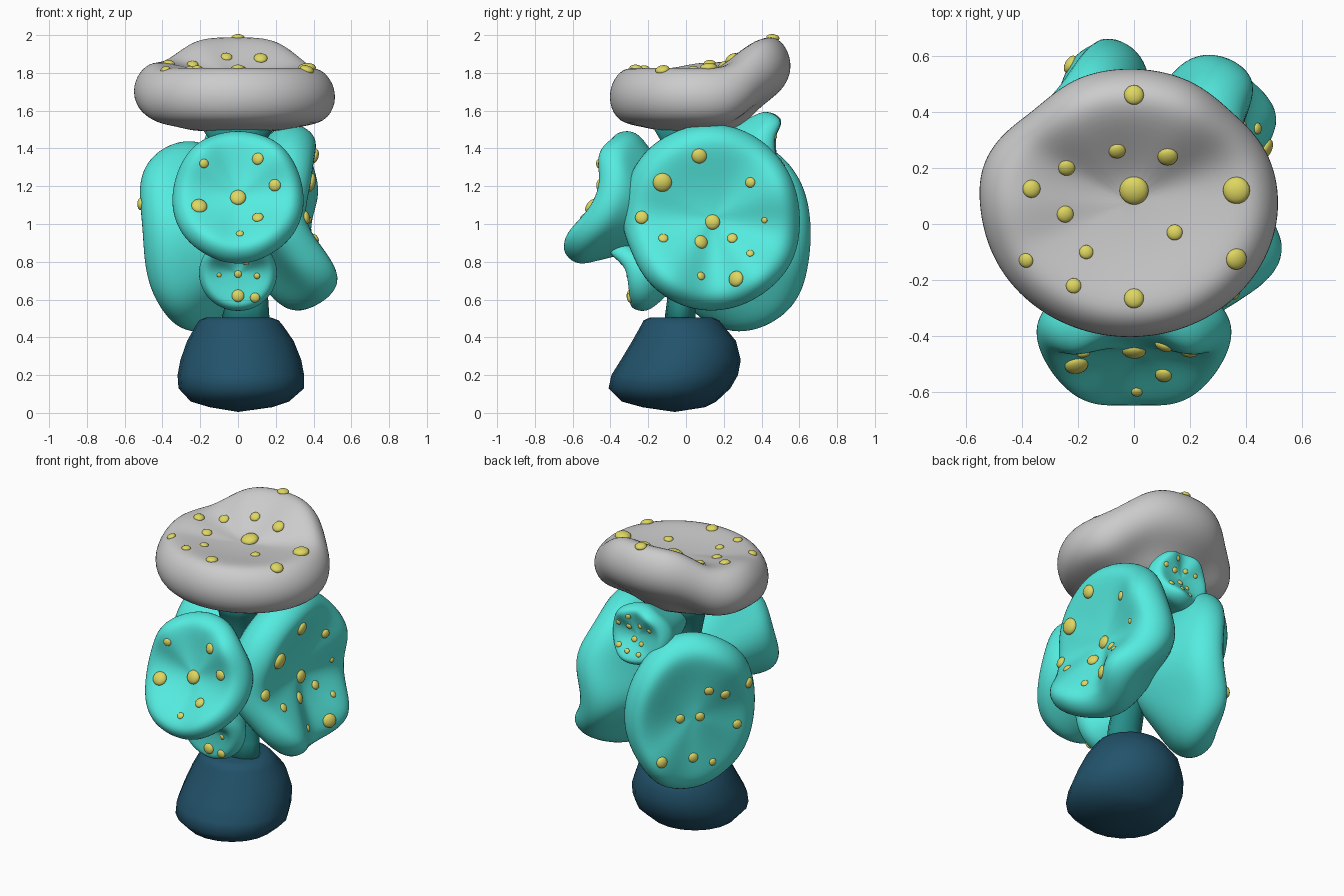
import bpy, bmesh, math
from math import sin, cos, pi, exp
from mathutils import Vector, Matrix
from mathutils.bvhtree import BVHTree

if "Cube" in bpy.data.objects:
    bpy.data.objects.remove(bpy.data.objects["Cube"])


def mat(name, c):
    m = bpy.data.materials.new(name)
    m.diffuse_color = (*c, 1)
    m.use_nodes = True
    m.node_tree.nodes["Principled BSDF"].inputs["Base Color"].default_value = m.diffuse_color
    return m


TEAL = mat("teal", (0.09, 0.84, 0.75))
DARK_TEAL = mat("dark_teal", (0.02, 0.28, 0.26))
BLUE = mat("deep_blue", (0.016, 0.085, 0.145))
YELLOW = mat("yellow", (0.74, 0.68, 0.12))


def finish(name, bm, material=None, subsurf=0):
    bmesh.ops.recalc_face_normals(bm, faces=bm.faces)
    for f in bm.faces:
        f.smooth = True
    me = bpy.data.meshes.new(name)
    bm.to_mesh(me)
    bm.free()
    ob = bpy.data.objects.new(name, me)
    bpy.context.collection.objects.link(ob)
    if material:
        me.materials.append(material)
    if subsurf:
        s = ob.modifiers.new("smooth", 'SUBSURF')
        s.levels = s.render_levels = subsurf
    return ob


def loft(name, rings, start, end, material=None, subsurf=0):
    """Skin rings of points and close both ends with a fan."""
    bm = bmesh.new()
    vs = [[bm.verts.new(p) for p in r] for r in rings]
    n = len(rings[0])
    for a, b in zip(vs, vs[1:]):
        for i in range(n):
            j = (i + 1) % n
            bm.faces.new((a[i], a[j], b[j], b[i]))
    for ring, tip in ((vs[0], start), (vs[-1], end)):
        t = bm.verts.new(tip)
        for i in range(n):
            bm.faces.new((ring[i], ring[(i + 1) % n], t))
    return finish(name, bm, material, subsurf)


def frame(w):
    w = Vector(w).normalized()
    u = Vector((1, 0, 0)) if abs(w.z) > 0.9 else Vector((0, 0, 1)).cross(w).normalized()
    return u, w.cross(u), w


def waves(deg, bumps, power=2):
    return sum(a * exp(-abs(((deg - b + 180) % 360 - 180) / s) ** power) for b, s, a in bumps)


def lobe(name, c, w, ru, rv, t, depth, bumps, spots, view=None, material=None,
         back=0.3, power=2, outline=(), reach=.68):
    """Thick wavy dish facing w, tapering back to the stem, dotted with spots."""
    c = Vector(c)
    u, v, w = frame(w)
    profile = [(.2, 0), (.45, .03), (.7, .1), (.87, .1), (1.0, -.2), (1.03, -.6), (.92, -1.0)]
    profile = [(r, h * t) for r, h in profile]
    profile += [(.64, -.55 * t - .45 * depth), (back, -depth)]

    def lift(deg, r):
        return min(max((r - .12) / reach, 0), 1) ** 1.25 * waves(deg, bumps, power)

    n = 32
    rings = []
    for k, (r, h) in enumerate(profile):
        ring = []
        for i in range(n):
            d = 360 * i / n
            q = r * (1 + waves(d, outline) * r)
            up = lift(d, r) * (0, .6, 1)[min(len(profile) - 1 - k, 2)]
            ring.append(c + u * (q * ru * cos(2 * pi * i / n)) + v * (q * rv * sin(2 * pi * i / n))
                        + w * (h + up))
        rings.append(ring)
    ob = loft(name, rings, c, c - w * depth, material, 2)

    # raised spots dropped onto the face of the dish
    dg = bpy.context.evaluated_depsgraph_get()
    dg.update()
    tree = BVHTree.FromObject(ob, dg)
    o, (a, b, d) = (Vector(), frame(view)) if view else (c, (u, v, w))
    bm = bmesh.new()
    for x, y, r in spots:
        hit, nor, _, _ = tree.ray_cast(o + a * x + b * y + d * 3, -d)
        if hit:
            m = Matrix.Translation(hit) @ nor.to_track_quat('Z', 'Y').to_matrix().to_4x4()
            bmesh.ops.create_icosphere(bm, subdivisions=3, radius=r,
                                       matrix=m @ Matrix.Diagonal((1, 1, .55, 1)))
    finish(name + "_spots", bm, YELLOW)


def ellipses(rows, n=20):
    return [[Vector(((x0 + x1) / 2 + (x1 - x0) / 2 * cos(2 * pi * i / n),
                     (y0 + y1) / 2 + (y1 - y0) / 2 * sin(2 * pi * i / n), z))
             for i in range(n)] for z, x0, x1, y0, y1 in rows]


# leaning base stone: z, x range, y range
loft("base", ellipses([
    (.03, -.15, .18, -.23, .1), (.06, -.25, .27, -.34, .16), (.13, -.315, .35, -.41, .235),
    (.2, -.32, .35, -.395, .275), (.28, -.305, .335, -.345, .29), (.38, -.27, .295, -.285, .265),
    (.46, -.225, .24, -.24, .2), (.49, -.205, .215, -.225, .175), (.505, -.17, .175, -.19, .14)]),
    (0, -.06, .005), (0, -.03, .507), BLUE)

# stem
loft("stem", ellipses([
    (.45, -.1, .17, -.12, .05), (.6, -.06, .16, -.1, .05), (.9, -.08, .1, -.09, .09),
    (1.2, -.08, .08, -.08, .08), (1.4, -.12, .12, -.11, .11), (1.52, -.2, .2, -.18, .18)], 12),
    (.02, -.03, .45), (0, 0, 1.52), DARK_TEAL)

# grey top cap, back edge lifted
lobe("cap", (-.015, .075, 1.8), (0, 0, 1), .525, .475, .265, .31,
     [(90, 52, .165), (172, 22, .03)],
     [(0, .46, .035), (-.06, .26, .03), (.12, .24, .036), (-.24, .2, .03), (0, .12, .052),
      (-.365, .125, .032), (.365, .12, .048), (-.245, .035, .03), (.145, -.03, .028),
      (-.17, -.1, .025), (.365, -.125, .038), (-.385, -.13, .026), (-.215, -.22, .027),
      (0, -.265, .035)], (0, 0, 1), back=.45, power=4,
     outline=[(132, 14, -.06), (165, 14, .03), (45, 14, -.04)], reach=.52)

# front lobe
lobe("front_lobe", (0, -.45, 1.147), (0, -.95, .3), .345, .372, .17, .42,
     [(238, 38, .1), (302, 38, .1), (45, 25, .07), (135, 25, .07), (90, 18, .02)],
     [(0, 1.14, .042), (-.205, 1.095, .042), (-.18, 1.32, .024), (.105, 1.345, .032),
      (.195, 1.205, .032), (.105, 1.035, .03), (.01, .95, .02)], (0, -1, 0), TEAL)

# small lobe under the front one
lobe("lower_front_lobe", (0, -.3, .735), (0, -1, -.1), .205, .2, .12, .28,
     [(55, 30, .09), (125, 30, .09)],
     [(0, .62, .033), (.09, .61, .026), (0, .735, .02), (-.1, .73, .012), (.1, .725, .016),
      (.04, .8, .02)], (0, -1, 0), TEAL)

# large right lobe, lower edge flared
lobe("right_lobe", (.345, .135, 1.035), (1, .04, .0), .465, .49, .23, .37,
     [(234, 33, .17), (308, 27, .17), (95, 45, .05), (180, 20, -.04), (20, 25, .08)],
     [(.07, 1.36, .04), (-.125, 1.22, .05), (.34, 1.22, .027), (-.235, 1.035, .035),
      (.14, 1.01, .04), (.415, 1.02, .016), (-.12, .925, .026), (.08, .905, .036),
      (.245, .925, .027), (.34, .845, .02), (.08, .725, .022), (.265, .71, .042)],
     (1, 0, 0), TEAL, outline=[(335, 18, .03), (203, 12, -.03), (140, 20, .02)])

# large back left lobe
lobe("back_left_lobe", (-.315, .375, .935), (-.71, .7, 0), .395, .5, .22, .5,
     [(60, 40, .04), (145, 35, .05), (190, 30, .03), (225, 25, .06), (310, 28, -.07),
      (270, 20, -.02), (0, 35, -.09)],
     [(.09, .17, .028), (.19, .13, .03), (-.08, 0, .028), (.04, 0, .028), (.27, -.09, .028),
      (-.2, -.24, .034), (0, -.26, .03), (.12, -.31, .022), (.34, .17, .032)], None, TEAL,
     outline=[(40, 18, .03), (320, 18, .03), (215, 18, -.03)])

# small upper back lobe
lobe("upper_back_lobe", (.02, .46, 1.41), (.03, 1, .1), .2, .185, .12, .42,
     [(60, 28, .05), (125, 28, .05), (250, 35, .06)],
     [(-.05, .11, .016), (.02, .06, .016), (-.13, .05, .016), (-.06, .04, .018), (.09, .05, .014),
      (-.02, -.03, .018), (.03, -.05, .015), (-.11, -.08, .018), (-.04, -.1, .015),
      (.03, -.11, .015)], None, TEAL)
